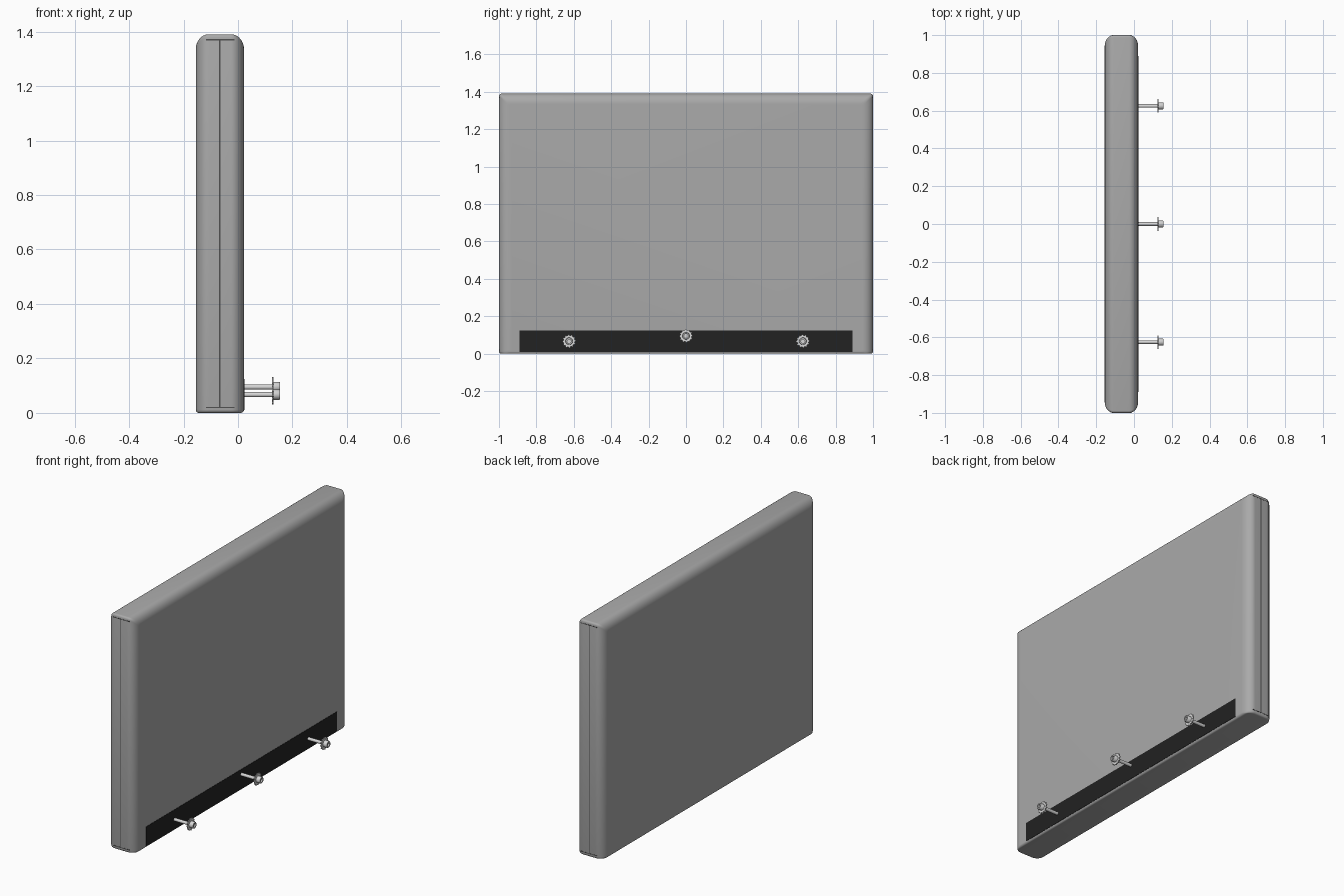
import bpy, bmesh, math

if "Cube" in bpy.data.objects:
    bpy.data.objects.remove(bpy.data.objects["Cube"])


def material(name, rgb):
    m = bpy.data.materials.new(name)
    m.diffuse_color = (*rgb, 1)
    m.use_nodes = True
    m.node_tree.nodes["Principled BSDF"].inputs["Base Color"].default_value = m.diffuse_color
    return m


GREY = material("grey_fabric", (0.40, 0.40, 0.40))
SEAM = material("dark_grey_seam", (0.08, 0.08, 0.08))
BLACK = material("black_strip", (0.016, 0.016, 0.016))
METAL = material("light_metal", (0.68, 0.68, 0.68))


def finish(name, bm, mat, angle=35):
    bmesh.ops.recalc_face_normals(bm, faces=bm.faces)
    me = bpy.data.meshes.new(name)
    bm.to_mesh(me)
    bm.free()
    me.materials.append(mat)
    me.shade_smooth()
    me.set_sharp_from_angle(angle=math.radians(angle))
    ob = bpy.data.objects.new(name, me)
    bpy.context.collection.objects.link(ob)
    return ob


def loft(bm, rings):
    """Skin a list of closed rings and cap both ends."""
    vs = [[bm.verts.new(p) for p in ring] for ring in rings]
    n = len(vs[0])
    for a, b in zip(vs, vs[1:]):
        for i in range(n):
            j = (i + 1) % n
            bm.faces.new((a[i], a[j], b[j], b[i]))
    bm.faces.new(vs[0])
    bm.faces.new(vs[-1][::-1])


def box(name, lo, hi, mat):
    bm = bmesh.new()
    loft(bm, [[(x, lo[1], lo[2]), (x, hi[1], lo[2]), (x, hi[1], hi[2]), (x, lo[1], hi[2])]
              for x in (lo[0], hi[0])])
    return finish(name, bm, mat)


# Upholstered panel: outline rings inset towards the two broad faces
X0, X1, H, Y = -0.155, 0.022, 1.39, 1.0


def inset(e, r_in, r_x):
    return 0 if e >= r_x else r_in * (1 - math.sqrt(max(0, 1 - (1 - e / r_x) ** 2)))


def outline(x, e):
    y = Y - inset(e, 0.058, 0.048)
    top = H - inset(e, 0.055, 0.048)
    bot = inset(e, 0.012, 0.012)
    r, pts = 0.012, []
    for cy, cz, a0 in ((y - r, top - r, 0), (r - y, top - r, 90),
                       (r - y, bot + r, 180), (y - r, bot + r, 270)):
        for k in range(5):
            a = math.radians(a0 + 22.5 * k)
            pts.append((x, cy + r * math.cos(a), cz + r * math.sin(a)))
    return pts


depths = [0.048 * (1 - math.cos(math.radians(90 * i / 14))) for i in range(15)]
rings = [outline(X0 + e, e) for e in depths] + [outline(X1 - e, e) for e in reversed(depths)]
bm = bmesh.new()
loft(bm, rings)
finish("headboard_panel", bm, GREY, 40)

# Stitched seams on both ends
for side, s in (("front", -1), ("back", 1)):
    ya, yb = sorted((s * 0.997, s * 1.0008))
    box(side + "_end_seam", (-0.069, ya, 0.02), (-0.065, yb, 1.37), SEAM)
    for part, z in (("top", 1.37), ("bottom", 0.02)):
        box(f"{side}_{part}_seam", (-0.117, ya, z - 0.002), (-0.012, yb, z + 0.002), SEAM)

# Black mounting strip along the lower edge
box("mounting_strip", (0.017, -0.89, 0.01), (0.0235, 0.89, 0.125), BLACK)


# Bolts: turned shaft and socket head, plus a toothed washer
def circle(x, r, y, z, n=24, teeth=0.0):
    return [(x, y + (r - teeth * (i // 2 % 2)) * math.cos(2 * math.pi * i / n),
             z + (r - teeth * (i // 2 % 2)) * math.sin(2 * math.pi * i / n)) for i in range(n)]


for name, y, z in (("left", -0.625, 0.067), ("middle", 0, 0.095), ("right", 0.625, 0.067)):
    profile = [(0.015, 0.0095), (0.126, 0.0095), (0.126, 0.019), (0.152, 0.019), (0.155, 0.017),
               (0.155, 0.010), (0.146, 0.010)]
    bm = bmesh.new()
    loft(bm, [circle(x, r, y, z) for x, r in profile])
    finish(name + "_bolt", bm, METAL)
    bm = bmesh.new()
    loft(bm, [circle(x, 0.036, y, z, 48, 0.005) for x in (0.125, 0.131)])
    finish(name + "_toothed_washer", bm, METAL, 30)
